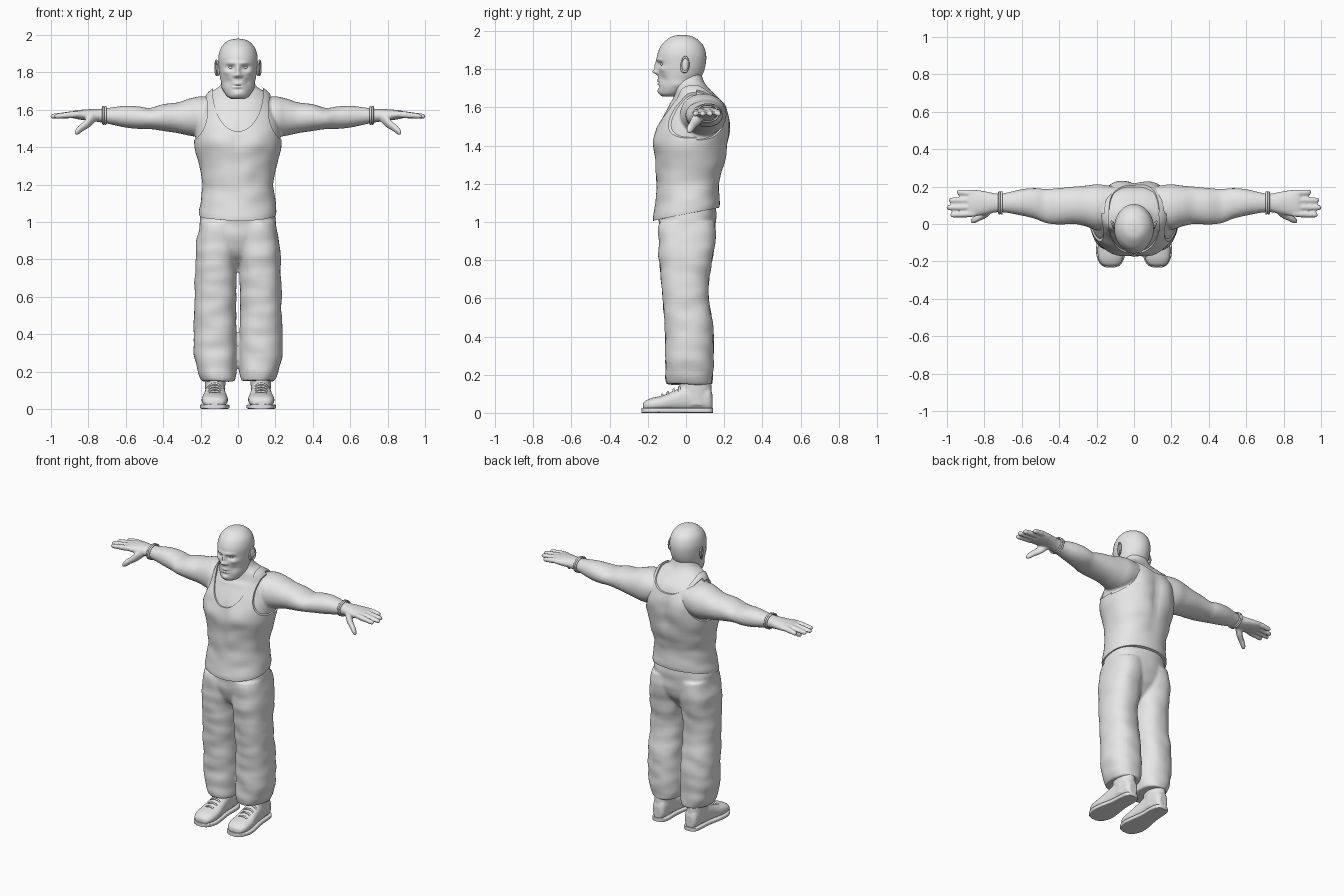
import bpy, bmesh, math
from mathutils import Vector, noise

if "Cube" in bpy.data.objects:
    bpy.data.objects.remove(bpy.data.objects["Cube"])

grey = bpy.data.materials.new("light_grey")
grey.use_nodes = True
grey.diffuse_color = (0.8, 0.8, 0.8, 1)
grey.node_tree.nodes["Principled BSDF"].inputs["Base Color"].default_value = (0.8, 0.8, 0.8, 1)


def finish(ob, name, angle=50):
    ob.name = ob.data.name = name
    ob.data.materials.clear()
    ob.data.materials.append(grey)
    ob.data.shade_smooth()
    ob.data.set_sharp_from_angle(angle=math.radians(angle))
    return ob


def spline(a, b, c, d, t):
    return [q + t / 2 * (r - p + t * (2 * p - 5 * q + 4 * r - s + t * (3 * (q - r) + s - p)))
            for p, q, r, s in zip(a, b, c, d)]


def loft(name, axis, rings, side=1, power=2, segs=32, steps=5):
    """Smooth closed loft; a ring is (position, low and high of each cross axis)."""
    path = [rings[0], *rings, rings[-1]]
    dense = [spline(*path[i:i + 4], k / steps) for i in range(len(rings) - 1) for k in range(steps)]
    dense.append(rings[-1])
    angles = [math.tau * k / segs for k in range(segs)]
    circle = [[math.copysign(abs(f) ** (2 / power), f) for f in (math.cos(g), math.sin(g))]
              for g in angles]
    bm = bmesh.new()
    loops = []
    for t, a0, a1, b0, b1 in dense:
        loop = []
        for u, w in circle:
            a, b = (a0 + a1 + (a1 - a0) * u) / 2, (b0 + b1 + (b1 - b0) * w) / 2
            x, y, z = {'x': (t, a, b), 'y': (a, t, b), 'z': (a, b, t)}[axis]
            loop.append(bm.verts.new((x * side, y, z)))
        loops.append(loop)
    for lo, hi in zip(loops, loops[1:]):
        for k in range(segs):
            j = (k + 1) % segs
            bm.faces.new((lo[k], lo[j], hi[j], hi[k]))
    bm.faces.new(loops[0])
    bm.faces.new(loops[-1])
    bmesh.ops.recalc_face_normals(bm, faces=bm.faces)
    me = bpy.data.meshes.new(name)
    bm.to_mesh(me)
    bm.free()
    ob = bpy.data.objects.new(name, me)
    bpy.context.collection.objects.link(ob)
    return ob


def sculpt(ob, brushes):
    """Soft pushes, mirrored left and right: (centre, radii, push)."""
    points = [v.co.copy() for v in ob.data.vertices]
    for (cx, cy, cz), (rx, ry, rz), push in brushes:
        for s in ((1, -1) if cx else (1,)):
            shove = Vector((push[0] * s, push[1], push[2]))
            for p in points:
                if abs(p.z - cz) < 3 * rz:
                    d = ((p.x - cx * s) / rx) ** 2 + ((p.y - cy) / ry) ** 2 + ((p.z - cz) / rz) ** 2
                    if d < 9:
                        p += shove * math.exp(-d)
    for v, p in zip(ob.data.vertices, points):
        v.co = p


def swell(ob, offset, amount):
    """Move the surface along its normals by an offset plus soft wrinkles."""
    normals = [v.normal.copy() for v in ob.data.vertices]
    for v, n in zip(ob.data.vertices, normals):
        p = v.co
        v.co = p + n * (offset + amount * noise.noise(Vector((p.x * 8, p.y * 8, p.z * 14))))


def bake(ob):
    ob.data = bpy.data.meshes.new_from_object(ob.evaluated_get(bpy.context.evaluated_depsgraph_get()))
    ob.modifiers.clear()


def fuse(name, objs, voxel, rounds):
    """Merge overlapping lofts into one soft skin."""
    bm = bmesh.new()
    for o in objs:
        bm.from_mesh(o.data)
    bm.to_mesh(objs[0].data)
    bm.free()
    for o in objs[1:]:
        bpy.data.objects.remove(o)
    remesh = objs[0].modifiers.new("remesh", 'REMESH')
    remesh.mode = 'VOXEL'
    remesh.voxel_size = voxel
    relax = objs[0].modifiers.new("relax", 'SMOOTH')
    relax.factor, relax.iterations = 0.5, rounds
    bake(objs[0])
    return finish(objs[0], name, 70)


def ball(name, loc, scale, rot=(0, 0, 0)):
    bpy.ops.mesh.primitive_uv_sphere_add(segments=24, ring_count=16, location=loc, rotation=rot)
    bpy.context.object.scale = scale
    finish(bpy.context.object, name)


def torus(name, loc, scale, rot, minor):
    bpy.ops.mesh.primitive_torus_add(major_segments=36, minor_segments=8, major_radius=1,
                                     minor_radius=minor, location=loc, rotation=rot)
    bpy.context.object.scale = scale
    finish(bpy.context.object, name)


# Trunk: shared by the skin and the shirt
trunk = [(1.03, .198, -.162, .165), (1.1, .19, -.152, .165), (1.2, .182, -.145, .17),
         (1.3, .198, -.148, .192), (1.41, .224, -.158, .208), (1.5, .225, -.142, .215),
         (1.58, .205, -.105, .205), (1.64, .185, -.07, .18), (1.69, .15, -.058, .13),
         (1.725, .1, -.06, .1), (1.76, .08, -.068, .085), (1.81, .07, -.05, .075)]
muscles = [((.095, -.15, 1.43), (.075, .1, .05), (0, -.014, 0)),
           ((0, -.15, 1.44), (.02, .1, .07), (0, .008, 0)),
           ((0, .21, 1.42), (.025, .1, .16), (0, -.012, 0)),
           ((.1, .2, 1.5), (.06, .1, .09), (0, .014, 0)),
           ((.05, -.15, 1.27), (.03, .08, .06), (0, -.006, 0)),
           ((.05, -.06, 1.62), (.06, .03, .015), (0, -.006, .004))]


def make_trunk(name, rings):
    ob = loft(name, 'z', [(z, -w, w, f, b) for z, w, f, b in rings], power=2.25, segs=64)
    sculpt(ob, muscles)
    return ob


# Arms, palms and fingers
arm = [(.1, .02, .2, 1.49, 1.655), (.19, -.03, .212, 1.455, 1.672), (.26, -.012, .205, 1.462, 1.66),
       (.32, 0, .2, 1.475, 1.64), (.4, -.003, .192, 1.487, 1.63), (.47, .005, .187, 1.497, 1.61),
       (.53, .028, .192, 1.498, 1.618), (.6, .045, .186, 1.505, 1.622), (.68, .06, .168, 1.522, 1.612),
       (.73, .063, .162, 1.532, 1.606), (.78, .054, .172, 1.54, 1.604), (.84, .042, .182, 1.547, 1.6),
       (.88, .04, .18, 1.555, 1.594), (.89, .06, .16, 1.565, 1.585)]
fingers = [(.055, .048, .982), (.09, .088, 1.002), (.127, .127, .99), (.163, .17, .947)]
skin = [make_trunk("trunk", trunk[1:])]
for side in (1, -1):
    skin.append(loft("arm", 'x', arm, side, 2.1))
    for y0, y1, tip in fingers:
        rings = []
        for f, r in ((0, .016), (.35, .018), (.6, .016), (.9, .014), (.98, .009), (1, .004)):
            x, y, z = .85 + (tip - .85) * f, y0 + (y1 - y0) * f, 1.577 - .012 * f
            rings.append((x, y - r, y + r, z - r, z + r))
        skin.append(loft("finger", 'x', rings, side, segs=16))
    thumb = []
    for x, y, z, r in ((.75, .09, 1.57, .018), (.79, .06, 1.542, .027), (.825, .038, 1.513, .021),
                       (.855, .022, 1.49, .019), (.87, .015, 1.478, .012), (.874, .013, 1.475, .004)):
        thumb.append((x, y - r, y + r, z - r * 1.2, z + r * 1.2))
    skin.append(loft("thumb", 'x', thumb, side, segs=16))
fuse("torso_and_arms", skin, .007, 3)

# Head with sculpted face
skull = [(1.658, .035, -.125, -.05), (1.672, .058, -.139, -.01), (1.7, .076, -.143, .03),
         (1.74, .088, -.144, .065), (1.78, .097, -.147, .09), (1.83, .103, -.151, .104),
         (1.88, .105, -.149, .105), (1.925, .094, -.13, .09), (1.955, .072, -.1, .062),
         (1.973, .045, -.07, .03), (1.98, .008, -.03, -.01)]
head = loft("head", 'z', [(z, -w, w, f, b) for z, w, f, b in skull], segs=96, steps=8)
sculpt(head, [((.04, -.135, 1.826), (.022, .06, .014), (0, .016, 0)),
              ((.035, -.145, 1.85), (.03, .06, .01), (0, -.008, 0)),
              ((0, -.15, 1.815), (.011, .05, .025), (0, -.016, 0)),
              ((0, -.15, 1.786), (.014, .06, .012), (0, -.026, 0)),
              ((.017, -.15, 1.782), (.009, .05, .009), (0, -.012, 0)),
              ((.06, -.12, 1.8), (.02, .06, .014), (.003, -.005, 0)),
              ((.055, -.12, 1.75), (.02, .06, .022), (-.003, .006, 0)),
              ((0, -.15, 1.733), (.028, .05, .016), (0, -.009, 0)),
              ((0, -.15, 1.731), (.028, .05, .004), (0, .011, 0)),
              ((0, -.15, 1.708), (.022, .05, .007), (0, .006, 0)),
              ((0, -.14, 1.685), (.025, .05, .014), (0, -.007, 0)),
              ((.075, -.03, 1.72), (.03, .05, .02), (.006, 0, 0))])
finish(head, "head", 80)

# Ears, eyes and wrist bands
for side, word in ((1, "left"), (-1, "right")):
    turn = side * math.radians(-20)
    ball(word + "_ear", (side * .108, -.008, 1.822), (.009, .022, .042), (math.radians(-10), 0, turn))
    torus(word + "_ear_rim", (side * .115, -.004, 1.825), (.038, .02, .03),
          (0, math.radians(90), turn), .16)
    ball(word + "_eye", (side * .037, -.122, 1.826), (.014, .012, .008))
    for x in (.708, .72):
        torus(word + "_wrist_band", (side * x, .113, 1.57), (.046, .057, .06),
              (0, math.radians(90), 0), .1)

# Sleeveless shirt with a sloping hem, cut out at neck and arms
shirt = make_trunk("shirt", trunk[:-2])
swell(shirt, .009, .006)
for v in shirt.data.vertices:
    v.co.z += max(0, min(1, (1.3 - v.co.z) / .25)) * (.018 + .2 * v.co.y)
holes = [(0, 1.7, .135, .215, -.4, .04), (0, 1.705, .133, .105, .035, .4)]
for side in (1, -1):
    holes += [(side * .29, 1.6, .128, .18, -.4, .06), (side * .275, 1.59, .14, .17, .055, .4)]
cutters = []
for x, z, rx, rz, y0, y1 in holes:
    cutters.append(loft("cutter", 'y', [(y, x - rx, x + rx, z - rz, z + rz) for y in (y0, y1)],
                        segs=64, steps=1))
    mod = shirt.modifiers.new("hole", 'BOOLEAN')
    mod.operation, mod.solver, mod.object = 'DIFFERENCE', 'EXACT', cutters[-1]
bake(shirt)
for cutter in cutters:
    bpy.data.objects.remove(cutter)
finish(shirt, "sleeveless_shirt", 40)

# Trousers
hips = [(.77, .05, -.04, .05), (.82, .13, -.095, .1), (.9, .205, -.135, .148),
        (1, .204, -.142, .156), (1.06, .194, -.145, .155), (1.1, .18, -.138, .152)]
leg = [(.15, .018, .192, -.102, .138), (.2, .008, .214, -.108, .143), (.29, .004, .237, -.108, .144),
       (.45, .008, .236, -.112, .142), (.6, .01, .233, -.122, .12), (.7, .008, .23, -.132, .122),
       (.8, .003, .228, -.14, .138), (.9, -.01, .222, -.146, .155), (1, -.005, .203, -.14, .152)]
trousers = [loft("hips", 'z', [(z, -w, w, f, b) for z, w, f, b in hips], power=2.3, segs=64)]
trousers += [loft("leg", 'z', leg, side, 2.3) for side in (1, -1)]
swell(fuse("trousers", trousers, .009, 4), 0, .007)

# Shoes with soles and laces
upper = [(-.226, .1, .15, .015, .045), (-.215, .075, .175, .012, .062), (-.18, .058, .192, .01, .078),
         (-.12, .054, .194, .01, .092), (-.06, .062, .184, .01, .118), (0, .068, .176, .01, .145),
         (.07, .07, .17, .01, .15), (.12, .077, .163, .01, .14), (.138, .095, .145, .015, .1)]
ankle = [(.04, .07, .172, -.04, .135), (.12, .068, .176, -.035, .134), (.2, .066, .18, -.03, .13)]
sole = [(-.232, .1, .15), (-.215, .068, .18), (-.16, .047, .202), (-.09, .052, .198),
        (0, .064, .18), (.08, .064, .174), (.125, .074, .165), (.142, .095, .145)]
for side, word in ((1, "left"), (-1, "right")):
    fuse(word + "_shoe", [loft("upper", 'y', upper, side, 2.4), loft("ankle", 'z', ankle, side)], .006, 3)
    finish(loft("sole", 'y', [(y, a, b, 0, .026) for y, a, b in sole], side, 6), word + "_sole")
    for k in range(4):
        y, z = -.125 + .03 * k, .093 + .0135 * k
        rings = [(x, y - .006, y + .006, z - d - .006, z - d + .006)
                 for x, d in ((.082, .022), (.1, .004), (.124, -.002), (.148, .004), (.166, .022))]
        finish(loft("lace", 'x', rings, side, segs=10), word + "_lace")
